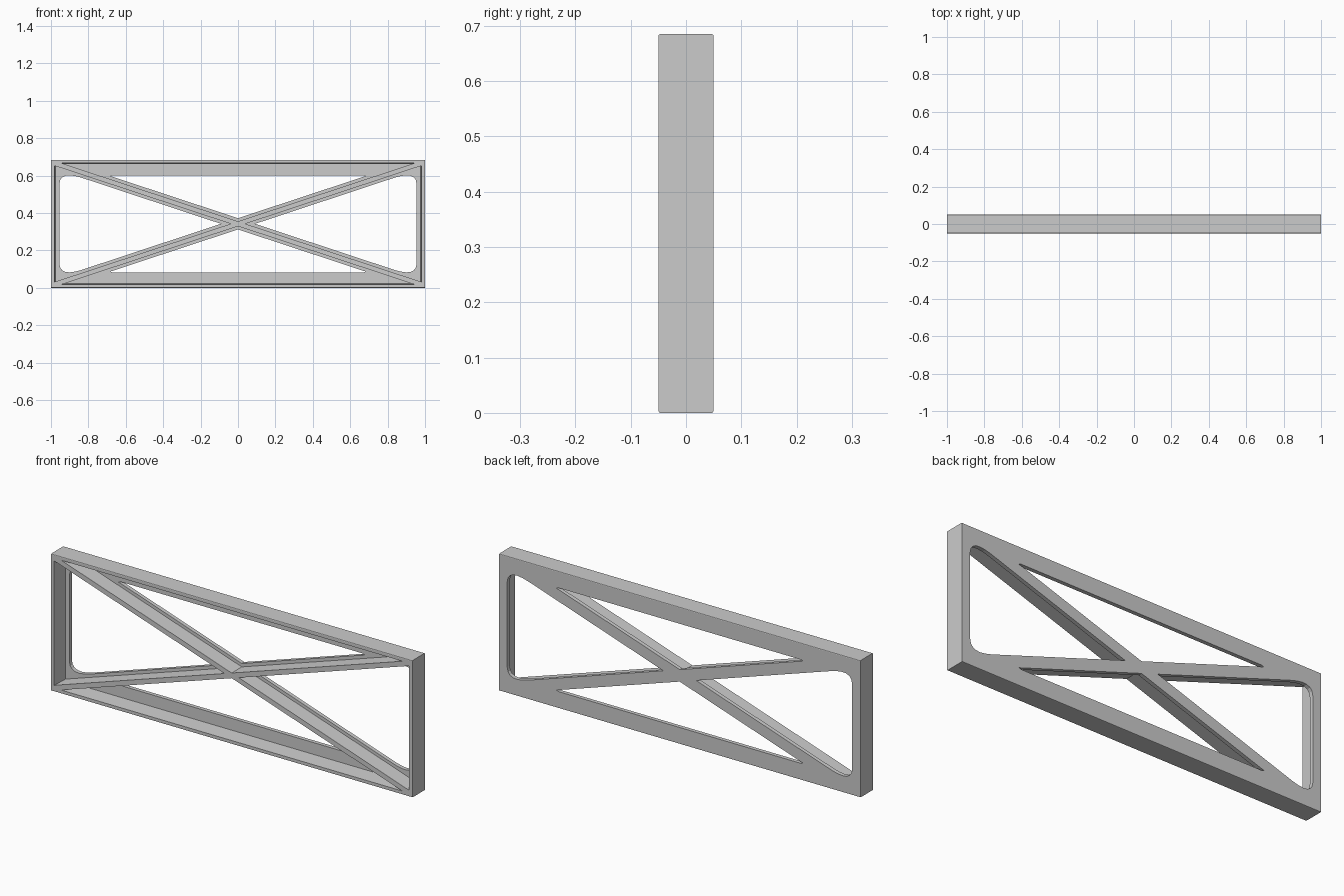
import bpy, bmesh

if "Cube" in bpy.data.objects:
    bpy.data.objects.remove(bpy.data.objects["Cube"])

H = 0.685          # panel height
C = H / 2
D = 0.05           # half depth
K = 0.33           # slope of the diagonal braces
RIB = 0.013        # vertical half width of the raised rib
FLANGE = 0.03      # vertical half width of the flange behind the rib
PLATE_Y = 0.03     # front face of the back plate


def prism(name, front, back, y0, y1):
    """Solid between two matching outlines (x, z) at depths y0 and y1."""
    bm = bmesh.new()
    a = [bm.verts.new((x, y0, z)) for x, z in front]
    b = [bm.verts.new((x, y1, z)) for x, z in back]
    n = len(a)
    bm.faces.new(a)
    bm.faces.new(b[::-1])
    for i in range(n):
        j = (i + 1) % n
        bm.faces.new((a[j], a[i], b[i], b[j]))
    bmesh.ops.recalc_face_normals(bm, faces=bm.faces)
    mesh = bpy.data.meshes.new(name)
    bm.to_mesh(mesh)
    bm.free()
    ob = bpy.data.objects.new(name, mesh)
    bpy.context.collection.objects.link(ob)
    return ob


def flip_x(pts):
    return [(-x, z) for x, z in pts]


def flip_z(pts):
    return [(x, H - z) for x, z in pts]


# Front pockets between rim and ribs
def top_pocket(t):
    w = (C - t - RIB) / K
    return [(0, C + RIB), (w, H - t), (-w, H - t)]


def side_pocket(t):
    z = K * (1 - t) - RIB
    return [(RIB / K, C), (1 - t, C - z), (1 - t, C + z)]


# Through openings in the back plate
def line_z(x):
    return C + K * x + FLANGE


half = [(0.655, line_z(0.655) + 0.0), (0.675, line_z(0.675)), (0.683, 0.597), (0.672, 0.602)]
top_open = [(0, C + FLANGE)] + half + flip_x(half)[::-1]
upper = [(0.80, 0.577), (0.84, 0.590), (0.87, 0.598), (0.90, 0.602), (0.922, 0.600),
         (0.940, 0.591), (0.950, 0.578), (0.955, 0.555)]
side_open = [(FLANGE / K, C)] + upper + flip_z(upper)[::-1]

# Solid panel with lightly eased long edges
box = [(-1, 0), (1, 0), (1, H), (-1, H)]
panel = prism("braced_panel", box, box, -D, D)
bm = bmesh.new()
bm.from_mesh(panel.data)
edges = [e for e in bm.edges if abs(e.verts[0].co.x - e.verts[1].co.x) > 1]
bmesh.ops.bevel(bm, geom=edges, offset=0.004, segments=2, profile=0.5, affect='EDGES')
bm.to_mesh(panel.data)
bm.free()

# Cutters, mirrored to all four bays
cutters = []
for shape, flip in ((top_pocket, flip_z), (side_pocket, flip_x)):
    f, b = shape(0.017), shape(0.024)
    y0, y1 = -D - 0.01, PLATE_Y
    cutters += [prism("pocket_cutter", f, b, y0, y1),
                prism("pocket_cutter", flip(f), flip(b), y0, y1)]
for shape, flip in ((top_open, flip_z), (side_open, flip_x)):
    for pts in (shape, flip(shape)):
        cutters.append(prism("opening_cutter", pts, pts, 0.0, D + 0.02))

for c in cutters:
    c.hide_render = True
    m = panel.modifiers.new("cut", 'BOOLEAN')
    m.operation = 'DIFFERENCE'
    m.solver = 'EXACT'
    m.object = c

# Bake the cuts and clear away the cutters
deps = bpy.context.evaluated_depsgraph_get()
mesh = bpy.data.meshes.new_from_object(panel.evaluated_get(deps))
panel.modifiers.clear()
panel.data = mesh
for c in cutters:
    bpy.data.objects.remove(c, do_unlink=True)
